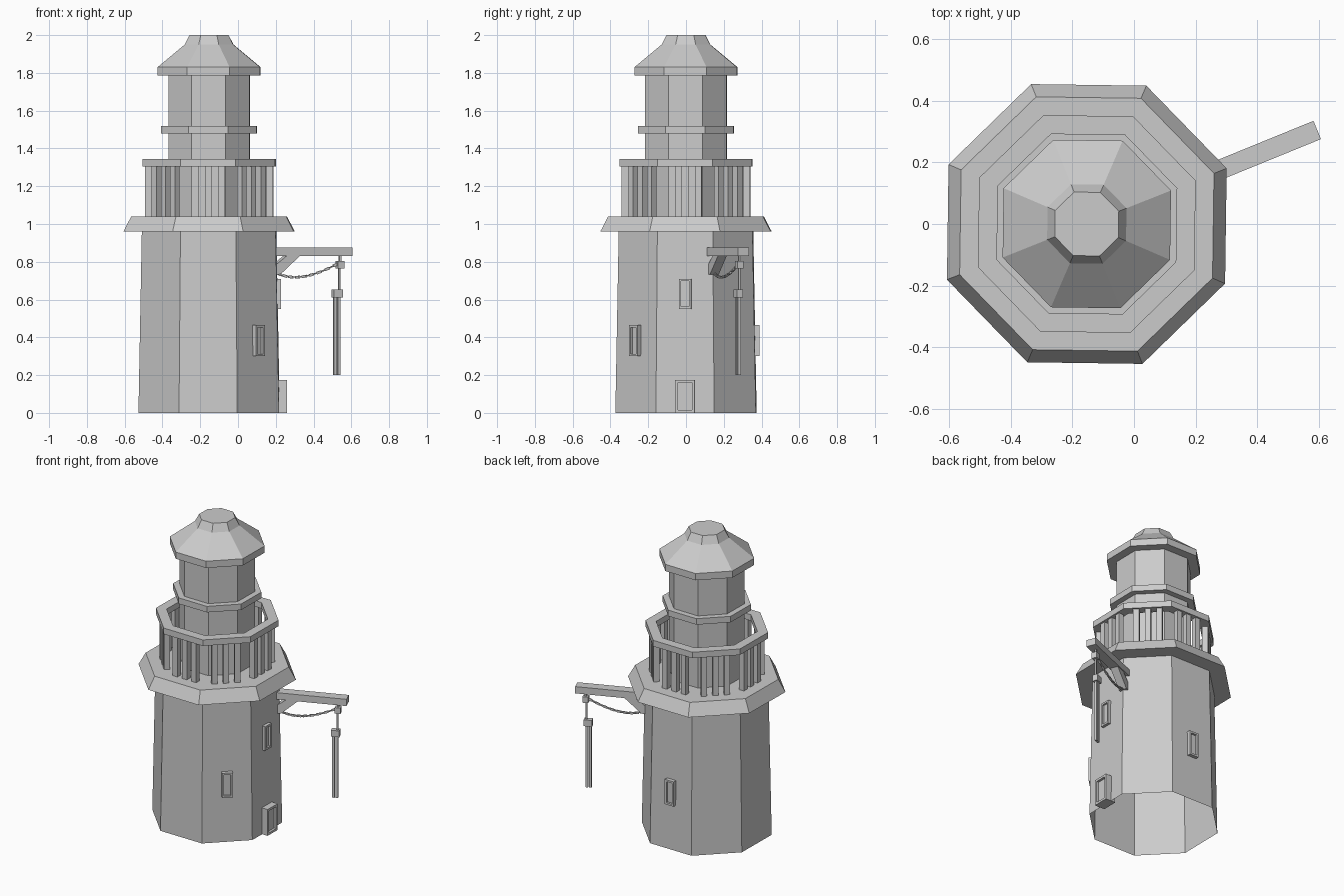
import bpy, bmesh, math
from mathutils import Matrix, Vector

cube = bpy.data.objects.get("Cube")
if cube:
    bpy.data.objects.remove(cube, do_unlink=True)

SIDES = 8
TURN = math.radians(-0.8)
AXIS = Matrix.Translation((-0.153, 0, 0)) @ Matrix.Rotation(TURN, 4, 'Z')
CRANE = Matrix.Translation((-0.153, 0, 0)) @ Matrix.Rotation(math.radians(22.2), 4, 'Z')

stone = bpy.data.materials.new("stone_grey")
stone.use_nodes = True
grey = (0.6, 0.6, 0.6, 1)
stone.diffuse_color = grey
stone.node_tree.nodes["Principled BSDF"].inputs["Base Color"].default_value = grey


def finish(name, bm, matrix):
    bmesh.ops.recalc_face_normals(bm, faces=bm.faces[:])
    mesh = bpy.data.meshes.new(name)
    bm.to_mesh(mesh)
    bm.free()
    mesh.materials.append(stone)
    obj = bpy.data.objects.new(name, mesh)
    obj.matrix_world = matrix
    bpy.context.scene.collection.objects.link(obj)
    return obj


def octagon(name, profile, bottom=True, top=True, closed=False):
    """Eight-sided solid from (distance of flat side, height) pairs."""
    bm = bmesh.new()
    rings = []
    for flat, z in profile:
        r = flat / math.cos(math.pi / SIDES)
        angles = [(i + 0.5) * math.tau / SIDES for i in range(SIDES)]
        rings.append([bm.verts.new((r * math.cos(a), r * math.sin(a), z)) for a in angles])
    pairs = list(zip(rings, rings[1:]))
    if closed:
        pairs.append((rings[-1], rings[0]))
    for low, high in pairs:
        for i in range(SIDES):
            j = (i + 1) % SIDES
            bm.faces.new((low[i], low[j], high[j], high[i]))
    if bottom and not closed:
        bm.faces.new(rings[0][::-1])
    if top and not closed:
        bm.faces.new(rings[-1])
    return finish(name, bm, AXIS)


def add_box(bm, size, matrix):
    bmesh.ops.create_cube(bm, size=1, matrix=matrix @ Matrix.Diagonal((*size, 1)))


def box(name, size, centre, matrix):
    bm = bmesh.new()
    add_box(bm, size, Matrix.Translation(centre))
    return finish(name, bm, matrix)


def framed_opening(name, angle, front, width, z0, z1, border, recess):
    """Raised frame with a sunken panel on the wall facing the given angle."""
    bm = bmesh.new()
    back = 0.34
    add_box(bm, (front - back, width, z1 - z0),
            Matrix.Translation(((front + back) / 2, 0, (z0 + z1) / 2)))
    face = max(bm.faces, key=lambda f: f.calc_center_median().x)
    bmesh.ops.inset_region(bm, faces=[face], thickness=border)
    panel = bmesh.ops.extrude_face_region(bm, geom=[face])["geom"]
    bmesh.ops.translate(bm, verts=[v for v in panel if isinstance(v, bmesh.types.BMVert)],
                        vec=(-recess, 0, 0))
    if face.is_valid:
        bmesh.ops.delete(bm, geom=[face], context='FACES_ONLY')
    return finish(name, bm, AXIS @ Matrix.Rotation(math.radians(angle), 4, 'Z'))


# Tower, gallery and lantern room
octagon("tower_shaft", [(0.372, 0), (0.354, 0.97)], bottom=False, top=False)
octagon("gallery_deck", [(0.451, 0.96), (0.41, 1.04)])
octagon("lantern_room", [(0.215, 1.03), (0.215, 1.79)])
octagon("lantern_collar", [(0.2525, 1.48), (0.2525, 1.52)])
octagon("roof", [(0.2715, 1.785), (0.2715, 1.83), (0.128, 1.95), (0.103, 2.0)])
octagon("gallery_handrail", [(0.351, 1.305), (0.351, 1.345), (0.29, 1.345), (0.29, 1.305)],
        closed=True)

# Three balusters on each side of the gallery
bm = bmesh.new()
for side in range(SIDES):
    spin = Matrix.Rotation(side * math.tau / SIDES, 4, 'Z')
    for offset in (-0.07, 0, 0.07):
        add_box(bm, (0.036, 0.036, 0.28), spin @ Matrix.Translation((0.321, offset, 1.173)))
finish("balusters", bm, AXIS)

# Door and windows
framed_opening("door", 0, 0.412, 0.104, 0, 0.175, 0.021, 0.016)
framed_opening("upper_window", 0, 0.38, 0.066, 0.55, 0.71, 0.018, 0.012)
framed_opening("front_window", -45, 0.389, 0.066, 0.3, 0.465, 0.018, 0.014)
framed_opening("back_window", 90, 0.389, 0.066, 0.3, 0.465, 0.018, 0.014)

# Hoist beam and its brace
box("hoist_beam", (0.45, 0.064, 0.045), (0.582, 0, 0.8525), CRANE)
bm = bmesh.new()
outline = [(0.36, 0.73), (0.4, 0.735), (0.51, 0.832), (0.435, 0.832), (0.36, 0.775)]
face = bm.faces.new([bm.verts.new((r, -0.025, z)) for r, z in outline])
ext = bmesh.ops.extrude_face_region(bm, geom=[face])["geom"]
bmesh.ops.translate(bm, verts=[v for v in ext if isinstance(v, bmesh.types.BMVert)],
                    vec=(0, 0.05, 0))
finish("hoist_brace", bm, CRANE)

# Pulley, rope and hanging tackle
box("upper_rope", (0.012, 0.012, 0.04), (0.748, 0, 0.815), CRANE)
box("pulley_block", (0.036, 0.034, 0.04), (0.748, 0, 0.785), CRANE)
box("lower_rope", (0.01, 0.01, 0.13), (0.745, 0, 0.705), CRANE)
box("tackle_block", (0.052, 0.034, 0.042), (0.733, 0, 0.631), CRANE)
for name, r in (("inner_strand", 0.72), ("outer_strand", 0.741)):
    box(name, (0.016, 0.016, 0.42), (r, 0, 0.41), CRANE)

# Sagging chain with alternately turned links
start, sag, end = Vector((0.38, 0, 0.745)), Vector((0.51, 0, 0.675)), Vector((0.735, 0, 0.79))
bm = bmesh.new()
links = 18
for i in range(links):
    t = (i + 0.5) / links
    spot = start * (1 - t) ** 2 + sag * 2 * t * (1 - t) + end * t * t
    slope = (sag - start) * (1 - t) + (end - sag) * t
    pitch = Matrix.Rotation(-math.atan2(slope.z, slope.x), 4, 'Y')
    twist = Matrix.Rotation(math.pi / 2 * (i % 2), 4, 'X')
    add_box(bm, (0.026, 0.014, 0.006), Matrix.Translation(spot) @ pitch @ twist)
finish("chain", bm, CRANE)
